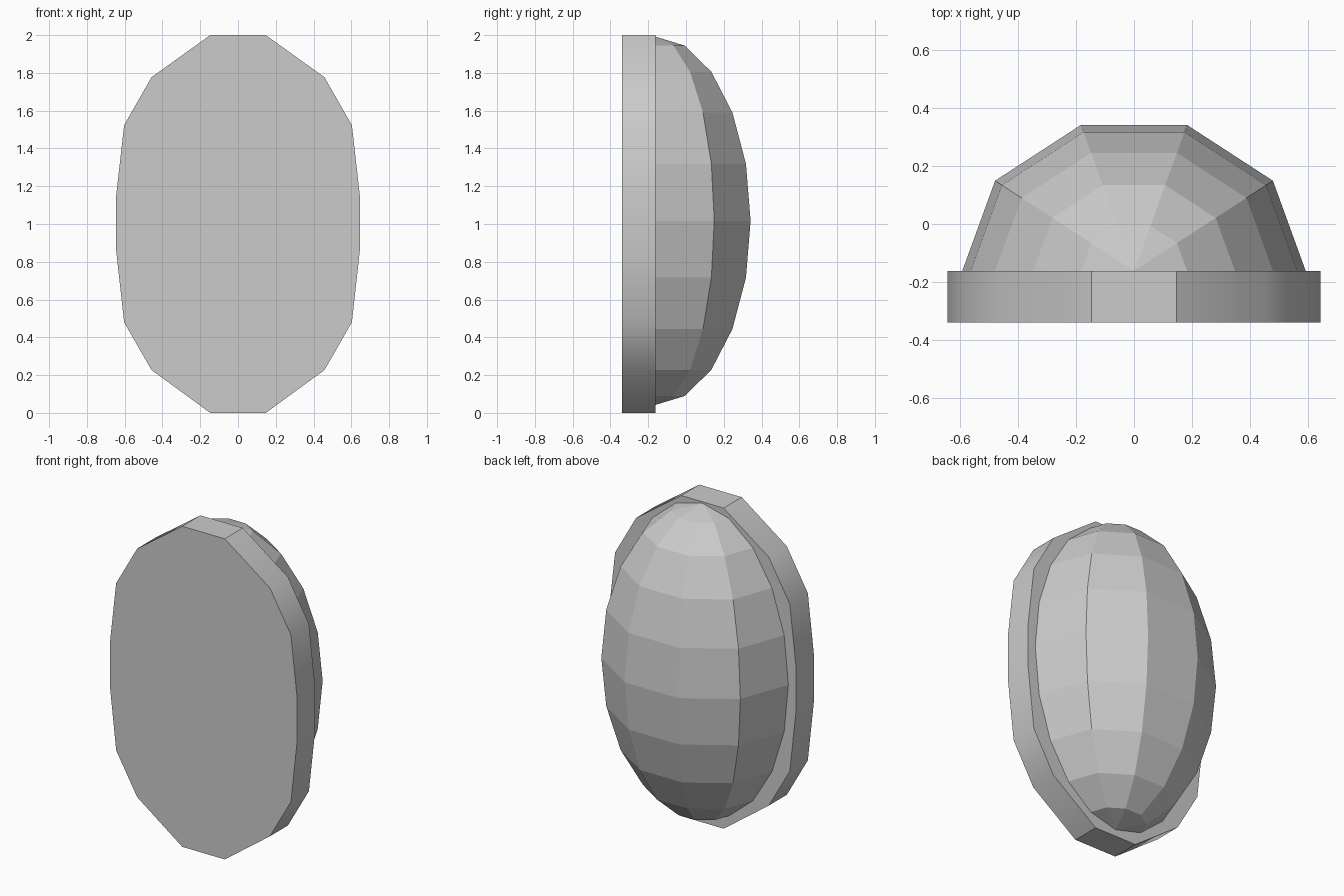
import bpy
from math import sin, cos, pi, radians

if "Cube" in bpy.data.objects:
    bpy.data.objects.remove(bpy.data.objects["Cube"])


def make_object(name, verts, faces):
    mesh = bpy.data.meshes.new(name)
    mesh.from_pydata(verts, [], faces)
    mesh.update()
    obj = bpy.data.objects.new(name, mesh)
    bpy.context.collection.objects.link(obj)
    return obj


# Backing plate: half outline mirrored across x, extruded along y
half = [(0.147, 0), (0.458, 0.227), (0.603, 0.48), (0.645, 0.86),
        (0.645, 1.15), (0.603, 1.523), (0.458, 1.777), (0.147, 2)]
outline = half + [(-x, z) for x, z in reversed(half)]
n = len(outline)
FRONT, BACK = -0.34, -0.162
verts = [(x, y, z) for y in (FRONT, BACK) for x, z in outline]
faces = [tuple(range(n)), tuple(reversed(range(n, 2 * n)))]
faces += [(i, i + n, (i + 1) % n + n, (i + 1) % n) for i in range(n)]
plate = make_object("backing_plate", verts, faces)
bpy.context.view_layer.objects.active = plate
plate.select_set(True)
bpy.ops.object.shade_smooth_by_angle(angle=radians(30))

# Faceted dome: half of a ten-sided stretched sphere
RX, RY, RZ, CZ = 0.593, 0.53, 0.975, 1.017
SIDES, RINGS = 5, 10
verts = [(0, BACK, CZ - RZ)]
for r in range(1, RINGS):
    t = pi * r / RINGS
    for s in range(SIDES + 1):
        a = pi * s / SIDES
        verts.append((RX * sin(t) * cos(a), BACK + RY * sin(t) * sin(a),
                      CZ - RZ * cos(t)))
verts.append((0, BACK, CZ + RZ))
top = len(verts) - 1
w = SIDES + 1
faces = []
for s in range(SIDES):
    faces.append((0, s + 2, s + 1))
    for r in range(RINGS - 2):
        a = 1 + r * w + s
        faces.append((a, a + 1, a + w + 1, a + w))
    a = 1 + (RINGS - 2) * w + s
    faces.append((a, a + 1, top))
make_object("faceted_dome", verts, faces)
